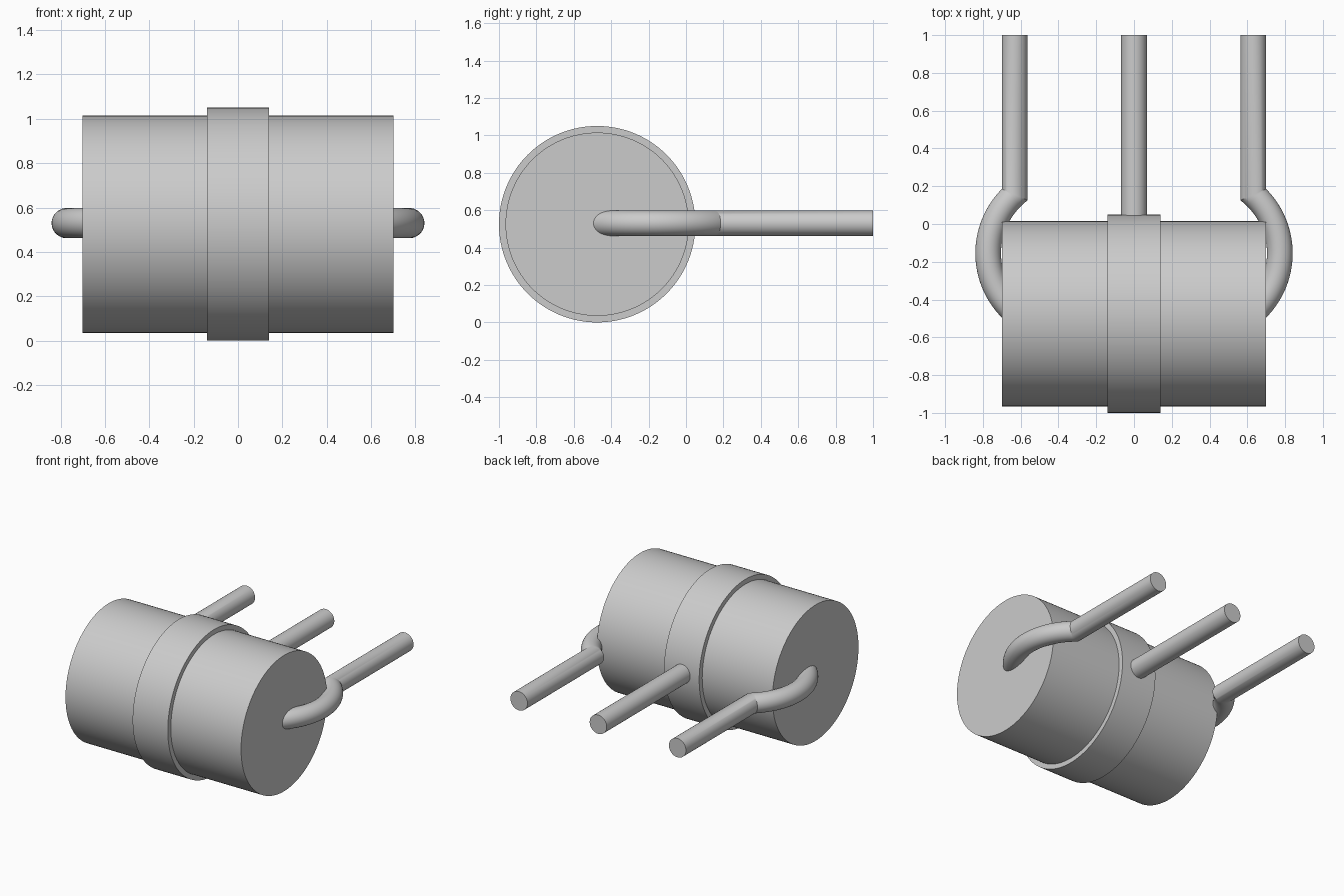
import bpy
import bmesh
import math
from mathutils import Vector

if "Cube" in bpy.data.objects:
    bpy.data.objects.remove(bpy.data.objects["Cube"], do_unlink=True)

AXIS_Y, AXIS_Z = -0.475, 0.525   # drum axis, running along x
PIPE_R = 0.068

# Single grey material
grey = bpy.data.materials.new("plain grey")
grey.use_nodes = True
grey.diffuse_color = (0.6, 0.6, 0.6, 1)
grey.node_tree.nodes["Principled BSDF"].inputs["Base Color"].default_value = (0.6, 0.6, 0.6, 1)


def finish(name, bm):
    """Turn a bmesh into a smooth shaded object with sharp edges kept."""
    bmesh.ops.recalc_face_normals(bm, faces=bm.faces)
    mesh = bpy.data.meshes.new(name)
    bm.to_mesh(mesh)
    bm.free()
    mesh.materials.append(grey)
    obj = bpy.data.objects.new(name, mesh)
    bpy.context.collection.objects.link(obj)
    bpy.ops.object.select_all(action='DESELECT')
    obj.select_set(True)
    bpy.context.view_layer.objects.active = obj
    bpy.ops.object.shade_smooth_by_angle(angle=math.radians(30))
    return obj


def lathe_x(name, profile, segments=128):
    """Closed solid of revolution about the drum axis from (x, radius) points."""
    bm = bmesh.new()
    rings = []
    for x, r in profile:
        angles = [2 * math.pi * i / segments for i in range(segments)]
        rings.append([bm.verts.new((x, AXIS_Y + r * math.cos(a), AXIS_Z + r * math.sin(a)))
                      for a in angles])
    skin(bm, rings)
    return finish(name, bm)


def skin(bm, rings):
    """Bridge successive rings and cap both ends."""
    n = len(rings[0])
    for a, b in zip(rings, rings[1:]):
        for i in range(n):
            j = (i + 1) % n
            bm.faces.new((a[i], a[j], b[j], b[i]))
    bm.faces.new(rings[0])
    bm.faces.new(rings[-1])


def pipe(name, path, z=0.53, segments=48):
    """Sweep a round section along a flat (x, y) path with true mitred corners."""
    pts = [Vector(p) for p in path]
    dirs = [(b - a).normalized() for a, b in zip(pts, pts[1:])]
    bm = bmesh.new()
    rings = []
    for k, p in enumerate(pts):
        before, after = dirs[max(k - 1, 0)], dirs[min(k, len(dirs) - 1)]
        mid = (before + after).normalized()
        side = Vector((mid.y, -mid.x)) / mid.dot(after)
        ring = []
        for i in range(segments):
            a = 2 * math.pi * i / segments
            q = p + side * (PIPE_R * math.cos(a))
            ring.append(bm.verts.new((q.x, q.y, z + PIPE_R * math.sin(a))))
        rings.append(ring)
    skin(bm, rings)
    return finish(name, bm)


# Drum with its raised middle band
lathe_x("drum", [(-0.70, 0.49), (0.70, 0.49)])
lathe_x("middle_band", [(-0.14, 0.525), (0.14, 0.525)])

# Centre pipe leaving the back of the band
pipe("centre_pipe", [(0, -0.1), (0, 1)])

# Side pipes: an arc out of each drum end, mitred into a straight run
BEND_X, BEND_Y, BEND_R, STEPS = 0.357, -0.155, 0.415, 36
half = math.acos((0.632 - BEND_X) / BEND_R)
for name, s in (("left_pipe", 1), ("right_pipe", -1)):
    arc = [-half + 2 * half * i / STEPS for i in range(STEPS + 1)]
    path = [(s * (BEND_X + BEND_R * math.cos(a)), BEND_Y + BEND_R * math.sin(a)) for a in arc]
    pipe(name, path + [(s * 0.632, 1)])
